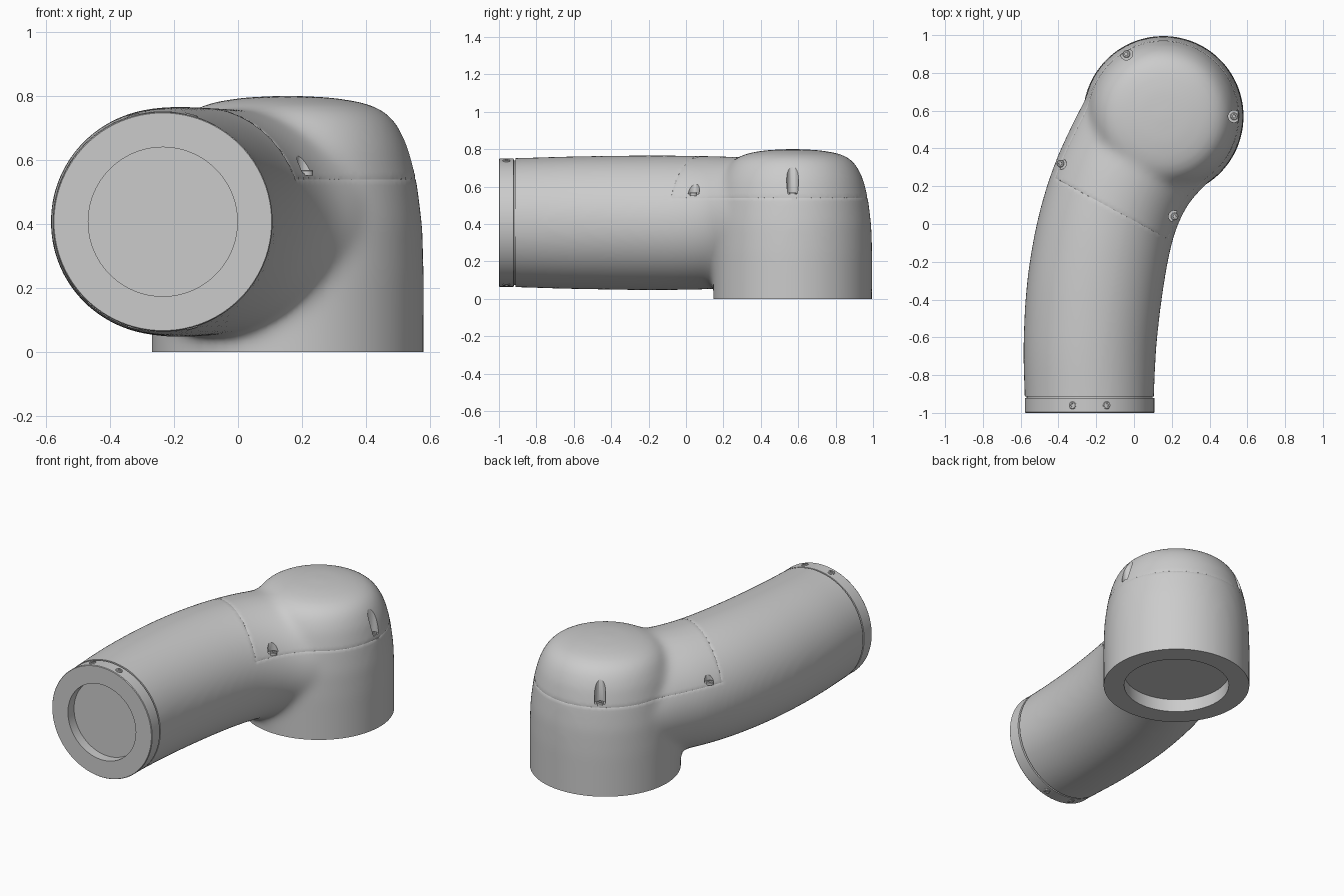
import bpy, bmesh, math
from mathutils import Vector, Matrix

if "Cube" in bpy.data.objects:
    bpy.data.objects.remove(bpy.data.objects["Cube"])

CX, CY, ZC = 0.155, 0.57, 0.407      # upright joint axis, tube axis height
TX = -0.235                          # tube end centre


def add(name, bm, hide=False):
    bmesh.ops.recalc_face_normals(bm, faces=bm.faces)
    me = bpy.data.meshes.new(name)
    bm.to_mesh(me)
    bm.free()
    ob = bpy.data.objects.new(name, me)
    bpy.context.collection.objects.link(ob)
    ob.hide_render = hide
    return ob


def smooth(ob):
    bpy.ops.object.select_all(action='DESELECT')
    ob.select_set(True)
    bpy.context.view_layer.objects.active = ob
    bpy.ops.object.shade_smooth_by_angle(angle=math.radians(35))


def lathe(bm, profile, mat, steps=96):
    """Spin (radius, height) points round z, then place with mat."""
    vs = [bm.verts.new((r, 0, z)) for r, z in profile]
    es = [bm.edges.new(p) for p in zip(vs, vs[1:])]
    out = bmesh.ops.spin(bm, geom=vs + es, cent=(0, 0, 0), axis=(0, 0, 1),
                         angle=math.tau, steps=steps, use_duplicate=False)
    new = [v for v in bm.verts if v.index == -1 or v in vs]
    bmesh.ops.remove_doubles(bm, verts=new, dist=1e-5)
    bmesh.ops.transform(bm, matrix=mat, verts=bm.verts)


def lathe_object(name, profile, mat, steps=96, hide=False):
    bm = bmesh.new()
    lathe(bm, profile, mat, steps)
    return add(name, bm, hide)


def catmull(a, b, c, d, t):
    return [0.5 * (2 * q + (r - p) * t + (2 * p - 5 * q + 4 * r - s) * t * t
                   + (3 * q - p - 3 * r + s) * t ** 3) for p, q, r, s in zip(a, b, c, d)]


# upright joint with domed top
dome = [(0, -0.1), (0.425, -0.1), (0.426, 0.25), (0.421, 0.4), (0.403, 0.54), (0.378, 0.64),
        (0.35, 0.70), (0.325, 0.733), (0.295, 0.757), (0.245, 0.778), (0.145, 0.795), (0, 0.802)]
body = lathe_object("arm_housing", dome, Matrix.Translation((CX, CY, 0)))

# curved tube: left x, y, right x, y, half height
sections = [(-0.575, -1.05, 0.105, -1.05, 0.343), (-0.58, -0.9, 0.107, -0.9, 0.346),
            (-0.586, -0.65, 0.119, -0.65, 0.354), (-0.571, -0.35, 0.15, -0.38, 0.359),
            (-0.536, -0.1, 0.19, -0.15, 0.36), (-0.486, 0.12, 0.235, 0.0, 0.358),
            (-0.42, 0.32, 0.30, 0.12, 0.354), (-0.35, 0.48, 0.40, 0.23, 0.348),
            (-0.28, 0.62, 0.50, 0.36, 0.34), (-0.19, 0.77, 0.55, 0.5, 0.32),
            (-0.06, 0.86, 0.53, 0.65, 0.28)]
rows = []
for i in range(len(sections) - 1):
    quad = [sections[max(0, min(len(sections) - 1, i + k))] for k in (-1, 0, 1, 2)]
    rows += [catmull(*quad, t / 4) for t in range(4)]
rows.append(sections[-1])
bm = bmesh.new()
N = 80
rings = []
for lx, ly, rx, ry, h in rows:
    mid, half = Vector(((lx + rx) / 2, (ly + ry) / 2, ZC)), Vector(((rx - lx) / 2, (ry - ly) / 2, 0))
    rings.append([bm.verts.new(mid + half * math.cos(math.tau * k / N)
                               + Vector((0, 0, h * math.sin(math.tau * k / N)))) for k in range(N)])
for a, b in zip(rings, rings[1:]):
    for k in range(N):
        bm.faces.new((a[k], a[(k + 1) % N], b[(k + 1) % N], b[k]))
bm.faces.new(rings[0])
bm.faces.new(rings[-1])
tube = add("tube", bm)

# merge both into one blended skin
bpy.ops.object.select_all(action='DESELECT')
tube.select_set(True)
body.select_set(True)
bpy.context.view_layer.objects.active = body
bpy.ops.object.join()
rm = body.modifiers.new("blend", 'REMESH')
rm.mode, rm.voxel_size = 'VOXEL', 0.016
sm = body.modifiers.new("soften", 'SMOOTH')
sm.factor, sm.iterations = 0.5, 30

# cutters: flat base, tube end, base recess, screw pockets
def box(name, lo, hi):
    bm = bmesh.new()
    lo, hi = Vector(lo), Vector(hi)
    bmesh.ops.create_cube(bm, size=1, matrix=Matrix.Translation((lo + hi) / 2)
                          @ Matrix.Diagonal((*(hi - lo), 1)))
    return add(name, bm, True)


def rod(bm, x, y, z0, z1, r, n):
    bmesh.ops.create_cone(bm, cap_ends=True, segments=n, radius1=r, radius2=r, depth=z1 - z0,
                          matrix=Matrix.Translation((x, y, (z0 + z1) / 2)))


pockets = [(-0.04, 0.90), (0.53, 0.57), (-0.39, 0.32), (0.215, 0.04)]
bm = bmesh.new()
for x, y in pockets:
    rod(bm, x, y, 0.56, 0.9, 0.032, 24)
pocket_cut = add("pocket_cutter", bm, True)
bm = bmesh.new()
rod(bm, CX, CY, -0.3, 0.08, 0.305, 96)
recess_cut = add("recess_cutter", bm, True)
cutters = [box("floor_cutter", (-2, -2, -1), (2, 2, 0)),
           box("end_cutter", (-2, -2, -0.5), (2, -0.912, 2)), recess_cut, pocket_cut]
for c in cutters:
    m = body.modifiers.new("cut", 'BOOLEAN')
    m.operation, m.solver, m.object = 'DIFFERENCE', 'EXACT', c
bpy.context.view_layer.objects.active = body
for name in [m.name for m in body.modifiers]:
    bpy.ops.object.modifier_apply(modifier=name)
for c in cutters:
    bpy.data.objects.remove(c)

# split the removable top cover off along a fine seam
P, NRM = Vector((0.2, -0.09, 0)), Vector((0.34, 0.63, 0)).normalized()


def side(f):
    return (f.calc_center_median() - P).dot(NRM)


def cut(bm, faces, co, no):
    geom = set(faces)
    for f in faces:
        geom.update(f.edges)
        geom.update(f.verts)
    bmesh.ops.bisect_plane(bm, geom=list(geom), dist=1e-5, plane_co=co, plane_no=no)


bm = bmesh.new()
bm.from_mesh(body.data)
cut(bm, [f for f in bm.faces if side(f) > -0.05 and f.calc_center_median().z > 0.4], (0, 0, 0.54), (0, 0, 1))
cut(bm, [f for f in bm.faces if f.calc_center_median().z > 0.5], P, NRM)
for name, keep in (("top_cover", True), ("arm_housing", False)):
    part = bm.copy()
    part.normal_update()
    drop = [f for f in part.faces
            if (f.calc_center_median().z > 0.54 and side(f) > 0) != keep]
    bmesh.ops.delete(part, geom=drop, context='FACES')
    rim = {v for e in part.edges if e.is_boundary for v in e.verts}
    for v in rim:
        v.co -= v.normal * 0.002
    if keep:
        me = bpy.data.meshes.new(name)
        cover = bpy.data.objects.new(name, me)
        bpy.context.collection.objects.link(cover)
    part.to_mesh(cover.data if keep else body.data)
    part.free()
bm.free()
smooth(cover)
smooth(body)

# end collar with recess and a groove against the housing
to_end = Matrix.Translation((TX, -1, ZC)) @ Matrix.Rotation(-math.pi / 2, 4, 'X')
collar = lathe_object("end_collar", [(0, 0.06), (0.233, 0.06), (0.233, 0), (0.34, 0), (0.343, 0.004),
                                     (0.343, 0.078), (0.333, 0.08), (0.333, 0.092), (0, 0.092)], to_end)
smooth(collar)


# socket screws
def screw(name, loc, direction, r):
    mat = Matrix.Translation(loc) @ Vector(direction).to_track_quat('Z', 'Y').to_matrix().to_4x4()
    ob = lathe_object(name, [(r, -0.01), (r, 0.005), (r * 0.8, 0.008), (r * 0.45, 0.008),
                             (r * 0.4, 0), (0, 0)], mat, 18)
    smooth(ob)


for i, (x, y) in enumerate(pockets):
    screw(f"cover_screw_{i + 1}", (x, y, 0.561), (0, 0, 1), 0.02)
i = 0
for s in (1, -1):
    for dx in (-0.09, 0.09):
        i += 1
        dz = s * math.sqrt(0.343 ** 2 - dx ** 2)
        screw(f"collar_screw_{i}", (TX + dx, -0.96, ZC + dz - s * 0.003), (dx, 0, dz), 0.02)
